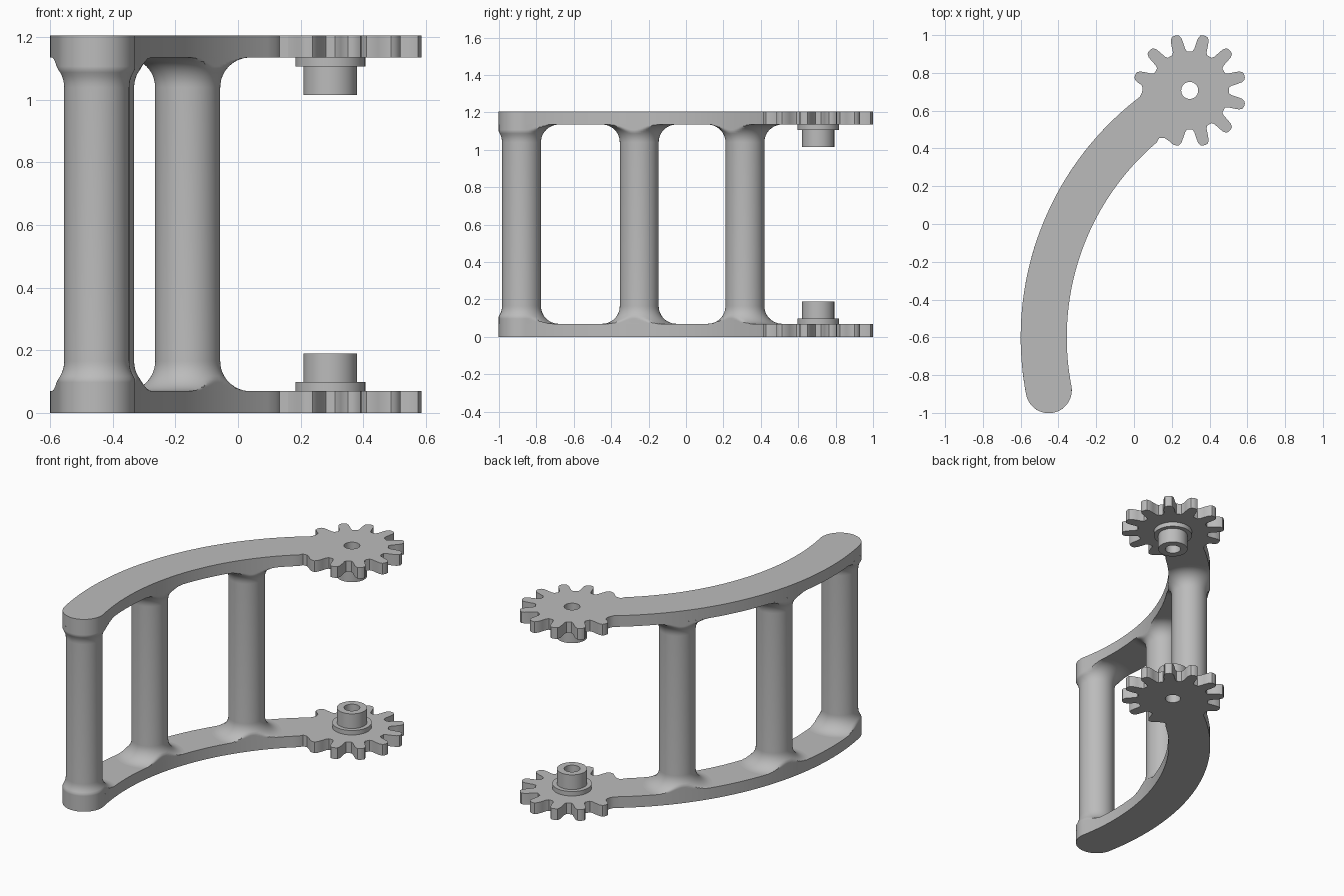
import bpy, bmesh
from math import sin, cos, pi, radians, atan2, sqrt
from mathutils import Vector

cube = bpy.data.objects.get("Cube")
if cube:
    bpy.data.objects.remove(cube, do_unlink=True)

HEIGHT, PLATE = 1.205, 0.07
MID = HEIGHT / 2
ARC, ARC_R, HALF_W = Vector((1.0, -0.6)), 1.478, 0.122   # arm centreline and half width
GEAR = Vector((0.295, 0.707))
HOLE_R = 0.045
END_ANGLE = 190.9

grey = bpy.data.materials.new("plain_grey")
grey.use_nodes = True
colour = (0.5, 0.5, 0.5, 1)
grey.diffuse_color = colour
grey.node_tree.nodes["Principled BSDF"].inputs["Base Color"].default_value = colour


def polar(centre, radius, degrees):
    a = radians(degrees)
    return centre + Vector((cos(a), sin(a))) * radius


def finish(name, bm):
    """Make an object at mid height, mirrored from the lower half to the upper."""
    bmesh.ops.translate(bm, verts=bm.verts, vec=(0, 0, -MID))
    bmesh.ops.recalc_face_normals(bm, faces=bm.faces)
    mesh = bpy.data.meshes.new(name)
    bm.to_mesh(mesh)
    bm.free()
    mesh.materials.append(grey)
    obj = bpy.data.objects.new(name, mesh)
    obj.location.z = MID
    bpy.context.collection.objects.link(obj)
    mirror = obj.modifiers.new("Mirror", 'MIRROR')
    mirror.use_axis = (False, False, True)
    bpy.ops.object.select_all(action='DESELECT')
    obj.select_set(True)
    bpy.context.view_layer.objects.active = obj
    bpy.ops.object.shade_smooth_by_angle(angle=radians(32))
    return obj


def lathe(bm, centre, profile, steps=48, closed=False, limit=None):
    """Revolve (radius, z) pairs about a vertical axis; limit reshapes each point."""
    rings = []
    for r, z in profile:
        ring = []
        for i in range(steps):
            p = polar(centre, r, 360 * i / steps)
            p = limit(p) if limit else p
            ring.append(bm.verts.new((p.x, p.y, z)))
        rings.append(ring)
    pairs = list(zip(rings, rings[1:]))
    if closed:
        pairs.append((rings[-1], rings[0]))
    for a, b in pairs:
        for i in range(steps):
            j = (i + 1) % steps
            bm.faces.new((a[i], a[j], b[j], b[i]))


def keep_on_arm(p):
    """Pull a point back to the edge of the arm if it lies outside."""
    d = p - ARC
    angle = atan2(d.y, d.x) % (2 * pi)
    spine = polar(ARC, ARC_R, min(angle * 180 / pi, END_ANGLE))
    off = p - spine
    return spine + off.normalized() * HALF_W if off.length > HALF_W else p


# Plate outline: gear teeth, then the outer edge, round end and inner edge of the arm
half_tooth = [(11, 0.208), (8.7, 0.222), (7.4, 0.25), (6, 0.28), (4, 0.296), (1.5, 0.3)]
tooth = [(-a, r) for a, r in half_tooth] + [(a, r) for a, r in reversed(half_tooth)]
outline = []
for k in range(10):
    for a, r in tooth:
        if k == 0 and a < -4:       # first flank blends into the arm
            continue
        if k == 9 and a > 7:        # last flank blends into the arm
            continue
        outline.append(polar(GEAR, r, 255 + 30 * k + a))
outline += [polar(GEAR, 0.255, 174), polar(GEAR, 0.249, 178), polar(GEAR, 0.254, 183)]
STEPS = 40
for i in range(STEPS + 1):
    outline.append(polar(ARC, ARC_R + HALF_W, 127.3 + (END_ANGLE - 127.3) * i / STEPS))
end = polar(ARC, ARC_R, END_ANGLE)
for i in range(1, 24):
    outline.append(polar(end, HALF_W, END_ANGLE + 180 * i / 24))
for i in range(STEPS + 1):
    outline.append(polar(ARC, ARC_R - HALF_W, END_ANGLE + (130.4 - END_ANGLE) * i / STEPS))
outline += [Vector((0.133, 0.455)), Vector((0.16, 0.456)), Vector((0.185, 0.44))]
hole = [polar(GEAR, HOLE_R, 360 * i / 48) for i in range(48)]

bm = bmesh.new()
for loop in (outline, hole):
    vs = [bm.verts.new((p.x, p.y, 0)) for p in loop]
    for a, b in zip(vs, vs[1:] + vs[:1]):
        bm.edges.new((a, b))
bmesh.ops.triangle_fill(bm, use_beauty=True, edges=bm.edges[:], normal=(0, 0, 1))
solid = bmesh.ops.extrude_face_region(bm, geom=bm.faces[:], use_keep_orig=True)
top = [g for g in solid["geom"] if isinstance(g, bmesh.types.BMVert)]
bmesh.ops.translate(bm, verts=top, vec=(0, 0, PLATE))
finish("geared_arms", bm)

# Pivot bosses: wide collar and narrower hub around the hole
bm = bmesh.new()
lathe(bm, GEAR, [(HOLE_R, PLATE), (0.112, PLATE), (0.112, 0.098), (0.086, 0.098),
                 (0.086, 0.19), (HOLE_R, 0.19)], closed=True)
finish("pivot_bosses", bm)

# Cross posts with filleted feet trimmed to the arm
POST_R, FILLET = 0.104, 0.095
for name, y in (("front_post", end.y), ("middle_post", -0.25), ("rear_post", 0.315)):
    x = ARC.x - sqrt(ARC_R ** 2 - (y - ARC.y) ** 2)
    profile = []
    for i in range(13):
        a = pi / 2 * i / 12
        profile.append((POST_R + FILLET * (1 - sin(a)), PLATE + FILLET * (1 - cos(a))))
    profile.append((POST_R, MID))
    bm = bmesh.new()
    lathe(bm, Vector((x, y)), profile, steps=64, limit=keep_on_arm)
    finish(name, bm)
